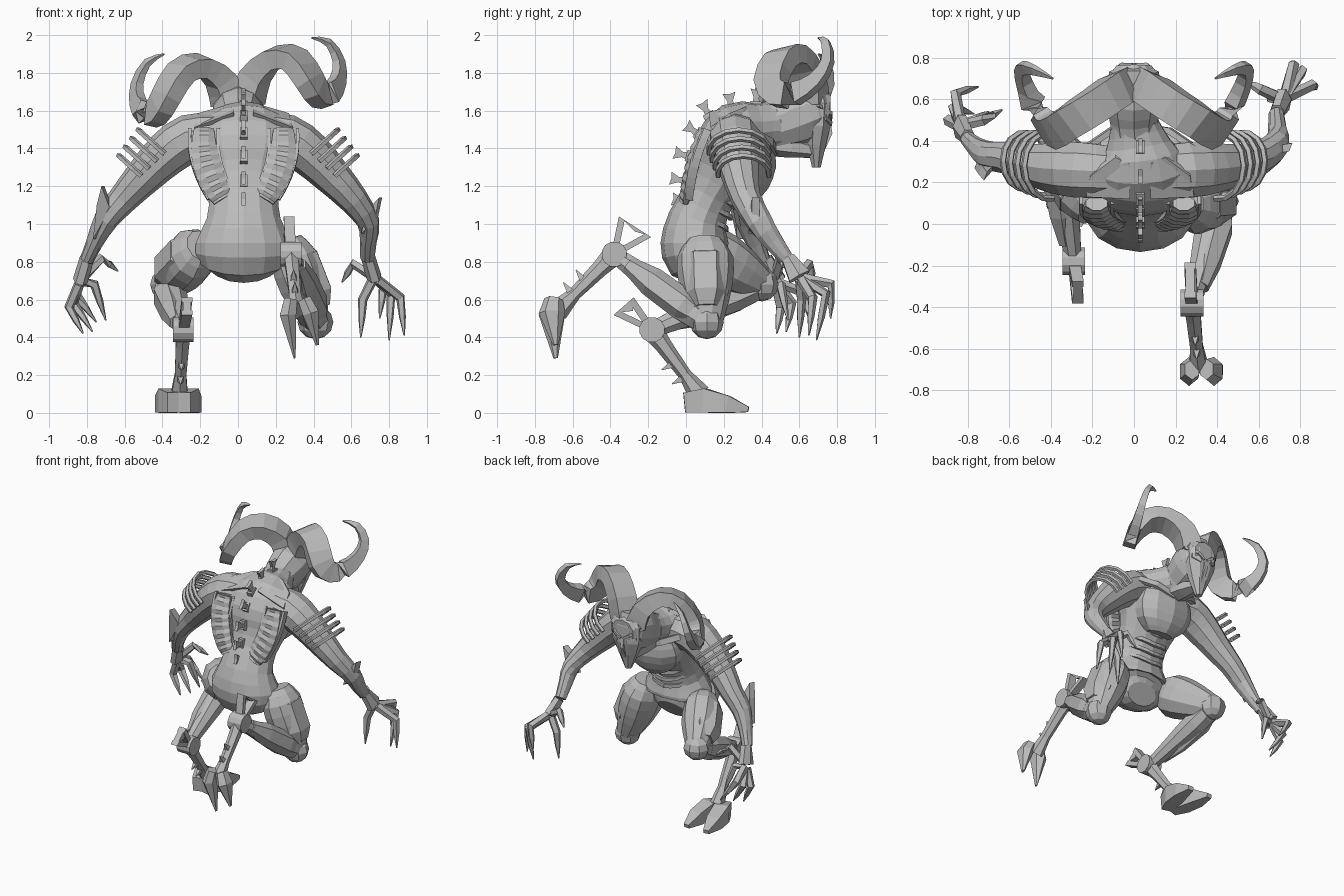
import bpy, bmesh, math
from mathutils import Vector as V

if "Cube" in bpy.data.objects:
    bpy.data.objects.remove(bpy.data.objects["Cube"])

grey = bpy.data.materials.new("stone grey")
grey.use_nodes = True
grey.diffuse_color = (0.5, 0.5, 0.5, 1)
grey.node_tree.nodes["Principled BSDF"].inputs["Base Color"].default_value = (0.5, 0.5, 0.5, 1)
X, Y, Z = V((1, 0, 0)), V((0, 1, 0)), V((0, 0, 1))
MID = .03  # the trunk leans slightly to the left


def finish(name, bm):
    bmesh.ops.recalc_face_normals(bm, faces=bm.faces)
    me = bpy.data.meshes.new(name)
    bm.to_mesh(me)
    bm.free()
    me.materials.append(grey)
    ob = bpy.data.objects.new(name, me)
    bpy.context.collection.objects.link(ob)
    return ob


def curve_points(pts, k):
    """Catmull-Rom through points and radii, k steps per span."""
    p = [V(q) for q in pts]
    p = [p[0]] + p + [p[-1]]
    out = []
    for a, b, c, d in zip(p, p[1:], p[2:], p[3:]):
        for i in range(k):
            t = i / k
            out.append(0.5 * (2 * b + (c - a) * t + (2 * a - 5 * b + 4 * c - d) * t * t
                              + (3 * b - a - 3 * c + d) * t ** 3))
    return out + [p[-1]]


def tube(name, pts, ref=X, sides=8, k=1):
    """Loft of ellipses; each point is x, y, z, radius along ref, radius across."""
    pts = curve_points(pts, k) if k > 1 else [V(q) for q in pts]
    bm = bmesh.new()
    rings = []
    for i, q in enumerate(pts):
        a, b = pts[max(i - 1, 0)], pts[min(i + 1, len(pts) - 1)]
        t = (V(b[:3]) - V(a[:3])).normalized()
        u = (ref - t * ref.dot(t)).normalized()
        v = t.cross(u)
        ang = [math.tau * (j + .5) / sides for j in range(sides)]
        rings.append([bm.verts.new(V(q[:3]) + u * q[3] * math.cos(w) + v * q[4] * math.sin(w)) for w in ang])
    for r, s in zip(rings, rings[1:]):
        for j in range(sides):
            n = (j + 1) % sides
            bm.faces.new((r[j], r[n], s[n], s[j]))
    bm.faces.new(rings[0])
    bm.faces.new(rings[-1])
    return finish(name, bm)


def plate(name, outline, depth):
    """Flat outline thickened both ways by a vector."""
    bm = bmesh.new()
    depth = V(depth)
    f = [bm.verts.new(V(p) + depth) for p in outline]
    g = [bm.verts.new(V(p) - depth) for p in outline]
    bm.faces.new(f)
    bm.faces.new(g)
    for i in range(len(f)):
        n = (i + 1) % len(f)
        bm.faces.new((f[i], f[n], g[n], g[i]))
    return finish(name, bm)


def ball(name, centre, size):
    bm = bmesh.new()
    bmesh.ops.create_uvsphere(bm, u_segments=8, v_segments=6, radius=1)
    for v in bm.verts:
        v.co = V(centre) + V(a * b for a, b in zip(v.co, size))
    return finish(name, bm)


# Torso, neck and head
trunk = [(.12, .76, .12, .08), (.06, .81, .24, .16), (.045, .9, .26, .18), (.06, 1.02, .2, .155),
         (.12, 1.15, .19, .14), (.19, 1.28, .23, .17), (.23, 1.4, .28, .19), (.29, 1.49, .24, .17)]
tube("torso", [(MID, *q) for q in trunk] + [(.02, .38, 1.51, .16, .13), (0, .48, 1.52, .12, .13)], sides=14, k=2)
tube("head", [(.01, .4, 1.5, .12, .13), (0, .5, 1.53, .12, .14), (0, .6, 1.57, .14, .16),
              (0, .7, 1.6, .13, .13), (0, .76, 1.6, .09, .09)], sides=10, k=2)
tube("face_mask", [(0, .7, 1.73, .07, .04), (0, .71, 1.64, .13, .06), (0, .7, 1.52, .12, .07),
                   (0, .69, 1.42, .08, .055), (0, .69, 1.3, .025, .025)], sides=8)
tube("jaw", [(0, .44, 1.43, .09, .07), (0, .56, 1.41, .08, .06), (0, .67, 1.39, .05, .04)], sides=6)
plate("nose_ridge", [(0, .75, 1.64), (0, .775, 1.48), (0, .73, 1.38)], (.012, 0, 0))
tube("breastplate", [(MID, .3, 1.15, .1, .08), (MID, .32, 1.22, .19, .12), (MID, .35, 1.33, .23, .13),
                     (MID, .37, 1.42, .2, .1)], sides=10, k=2)

# Spine: flared fins
spine = [(.0, 1.12, 170), (-.01, 1.23, 170), (.01, 1.36, 165), (.06, 1.48, 145),
         (.12, 1.58, 120), (.24, 1.62, 100), (.37, 1.64, 85)]
for y, z, deg in spine:
    d = V((0, math.cos(math.radians(deg)), math.sin(math.radians(deg))))
    e, p = X.cross(d), V((MID, y, z))
    plate("spine_fin", [p - d * .03 + e * .025, p + d * .03 + e * .014, p + d * .075 + e * .035,
                        p + d * .068, p + d * .075 - e * .035, p + d * .03 - e * .014, p - d * .03 - e * .025],
          (.011, 0, 0))
    plate("vertebra", [p + e * .035 - d * .03, p + e * .03 + d * .01, p - e * .03 + d * .01, p - e * .035 - d * .03],
          (.02, 0, 0))

horn = [(.05, .66, 1.65, .11, .1), (.09, .64, 1.78, .115, .09), (.19, .57, 1.88, .115, .075), (.3, .5, 1.87, .115, .07),
        (.38, .45, 1.76, .115, .065), (.43, .49, 1.69, .1, .06), (.485, .58, 1.69, .08, .05),
        (.53, .69, 1.76, .055, .04), (.535, .75, 1.86, .042, .03), (.48, .74, 1.96, .03, .02),
        (.39, .7, 1.985, .005, .005)]
upper_arm = [(.12, .25, 1.46, .13, .13), (.26, .26, 1.45, .14, .13), (.38, .27, 1.37, .125, .12),
             (.5, .29, 1.25, .1, .1), (.61, .32, 1.13, .08, .08)]

for s, side in ((1, "left"), (-1, "right")):
    head = lambda *p: (s * p[0],) + p[1:]
    body = lambda *p: (MID + s * p[0],) + p[1:]
    tilt = 0 if s > 0 else -.22
    tube(side + "_horn", [head(x, y, z + tilt * x, a, b) for x, y, z, a, b in horn], V((s * .45, .85, .2)), 4, 2)
    plate(side + "_eye", [head(.035, .772, 1.54), head(.1, .74, 1.58), head(.1, .74, 1.55), head(.045, .768, 1.52)],
          (0, .004, 0))
    tube(side + "_brow", [head(.01, .765, 1.55, .012, .012), head(.06, .765, 1.585, .015, .015),
                          head(.13, .7, 1.63, .012, .012)], Z, 4)

    # Ribbed back column with its rim
    col = [(.11, -.0, 1.13), (.15, .01, 1.2), (.19, .03, 1.3), (.21, .06, 1.4), (.21, .1, 1.5)]
    path = curve_points([body(*p, .08, .04) for p in col], 4)
    for i, q in enumerate(path):
        q[3] *= .7 + .3 * math.sin(math.pi * i / (len(path) - 1))
        if i % 2:
            q[4] *= .75
    tube(side + "_back_ribs", path, X, 8)
    for off in (-.075, .075):
        tube(side + "_rib_rim", [body(x + off, y + .015, z, .012, .03) for x, y, z in col], X, 4, 2)

    # Shoulder and collar plates
    plate(side + "_shoulder_plate", [body(.05, .13, 1.58), body(.26, .14, 1.5), body(.24, .24, 1.575),
                                     body(.12, .33, 1.61), body(.05, .3, 1.63)], (0, -.01, .012))
    tube(side + "_collar", [body(.0, .47, 1.38, .02, .03), body(.14, .45, 1.43, .02, .03),
                            body(.27, .36, 1.48, .02, .03)], Y, 4)
    for i in range(4):
        y, z = .27 - i * .022, 1.17 - i * .06
        tube(side + "_belly_rib", [body(0, y + .01, z - .02, .018, .014), body(.1, y - .01, z, .018, .014),
                                   body(.17, y - .1, z + .04, .012, .012)], Z, 4, 2)

    # Hoops standing off the upper arm
    for i in range(4):
        c = V((.41 + i * .04, .28 + i * .008, 1.39 - i * .04))
        out = V((.74, 0, .67))
        r = .16 - i * .008
        arc = [c + Y * r * math.cos(w) + out * r * math.sin(w) for w in [math.radians(d) for d in range(-10, 191, 25)]]
        tube(side + "_shoulder_hoop", [head(*p, .016, .016) for p in arc], V((s * .67, 0, -.74)), 5)

# Arms: each side has its own pose
poses = {
    "left": ([(.69, .39, 1.01, .07, .06), (.69, .46, .91, .055, .045), (.685, .53, .82, .04, .038)],
             [(.69, .54, .82), (.72, .6, .72)],
             [[(.66, .61, .6), (.65, .6, .4)], [(.81, .74, .63), (.8, .69, .385)], [(.86, .67, .61), (.88, .65, .41)],
              [(.77, .77, .68), (.75, .765, .5)], [(.61, .65, .79), (.55, .68, .69)]],
             [(.66, .35, .95), (.73, .37, 1.02), (.755, .37, 1.14), (.69, .36, 1.07)]),
    "right": ([(-.7, .33, 1.02, .07, .065), (-.76, .37, .9, .05, .045), (-.8, .41, .81, .038, .038)],
              [(-.8, .42, .82), (-.835, .47, .7)],
              [[(-.87, .56, .58), (-.77, .53, .43)], [(-.895, .5, .56), (-.82, .48, .42)],
               [(-.86, .63, .63), (-.75, .66, .48)], [(-.76, .5, .68), (-.7, .54, .49)],
               [(-.72, .5, .82), (-.635, .55, .75)]],
              [(-.76, .29, .92), (-.74, .26, 1.1), (-.715, .23, 1.2), (-.67, .28, 1.08)]),
}
for side, (fore, palm, fingers, blade) in poses.items():
    s = 1 if side == "left" else -1
    tube(side + "_arm", [(s * p[0],) + p[1:] for p in upper_arm] + fore, Y, 10, 2)
    plate(side + "_elbow_blade", blade, (.008, .02, 0))
    tube(side + "_palm", [palm[0] + (.04, .038), palm[1] + (.068, .04)], Y, 6)
    root = V(palm[1])
    for mid, tip in fingers:
        start = root.lerp(V(mid), .15)
        tube(side + "_finger", [(*start, .03, .026), (*mid, .028, .026), (*V(mid).lerp(V(tip), .5), .021, .018),
                                (*tip, .004, .004)], V((.6, .8, 0)), 5)


# Legs
def leg(side, hip, knee, hock, ankle, spur, toes, toe_sides):
    hip, knee, hock, ankle = V(hip), V(knee), V(hock), V(ankle)
    along = lambda a, b, t: tuple(a.lerp(b, t))
    tube(side + "_thigh", [(*along(hip, knee, -.15), .08, .09), (*along(hip, knee, .1), .13, .15),
                           (*along(hip, knee, .5), .13, .14), (*along(hip, knee, .85), .095, .105),
                           (*along(hip, knee, 1.05), .07, .08)], X, 10, 2)
    out = V((.045 if side == "left" else -.045, 0, 0))
    tube(side + "_thigh_plate", [(*(hip.lerp(knee, t) + out), a, b) for t, a, b in
                                 ((.0, .06, .07), (.08, .1, .12), (.6, .11, .12), (.8, .07, .08))], X, 6)
    ball(side + "_knee_cap", knee, (.095, .09, .09))
    tube(side + "_calf", [(*along(knee, hock, 0), .08, .07), (*along(knee, hock, .25), .085, .09),
                          (*along(knee, hock, .6), .065, .07), (*along(knee, hock, 1), .04, .045)], X, 8, 2)
    tube(side + "_shin_guard", [(*(knee.lerp(hock, t) + out * .6), a, b) for t, a, b in
                                ((.15, .06, .07), (.25, .08, .085), (.6, .065, .08), (.85, .035, .045))], X, 6)
    tube(side + "_hock_disc", [(*(hock + X * d), .068, .068) for d in (-.055, .055)], Y, 12)
    tube(side + "_metatarsal", [(*hock, .045, .06), (*along(hock, ankle, .25), .04, .045),
                                (*along(hock, ankle, .7), .035, .035), (*ankle, .05, .06)], X, 6)
    # Forked heel spur
    a, b, c = [V(p) for p in spur]
    e = (b - a).normalized() * .018
    for tip in (a, b):
        plate(side + "_spur_prong", [hock - e, hock + e, tip + e, tip - e], (.028, 0, 0))
    plate(side + "_spur_web", [a, b, c], (.022, 0, 0))
    # Spikes behind the metatarsal
    d = (ankle - hock).normalized()
    n = d.cross(X)
    for t in (.5, .72):
        p = hock.lerp(ankle, t)
        tube(side + "_spike", [(*(p + n * .02), .025, .028), (*(p + n * .085 - d * .01), .003, .003)], X, 4)
    for toe in toes:
        tube(side + "_toe", toe, X, toe_sides)


leg("left", (.28, .1, .86), (.41, .11, .48), (.28, -.38, .84), (.31, -.68, .54),
    [(.27, -.34, 1.03), (.27, -.2, .94), (.27, -.27, .96)],
    [[(.28, -.7, .6, .04, .05), (.265, -.71, .52, .05, .07), (.3, -.69, .29, .006, .012)],
     [(.35, -.7, .6, .04, .05), (.385, -.71, .53, .05, .07), (.42, -.69, .36, .01, .015)]], 6)
leg("right", (-.22, .1, .86), (-.37, .4, .68), (-.29, -.18, .44), (-.31, .07, .1),
    [(-.27, -.37, .53), (-.27, -.29, .6), (-.27, -.28, .54)],
    [[(-.34, .0, .055, .05, .075), (-.37, .1, .065, .075, .09), (-.39, .22, .045, .07, .065),
      (-.4, .33, .018, .03, .02)],
     [(-.285, .0, .055, .05, .075), (-.26, .1, .065, .075, .09), (-.24, .22, .045, .065, .065),
      (-.235, .33, .018, .03, .02)]], 4)
